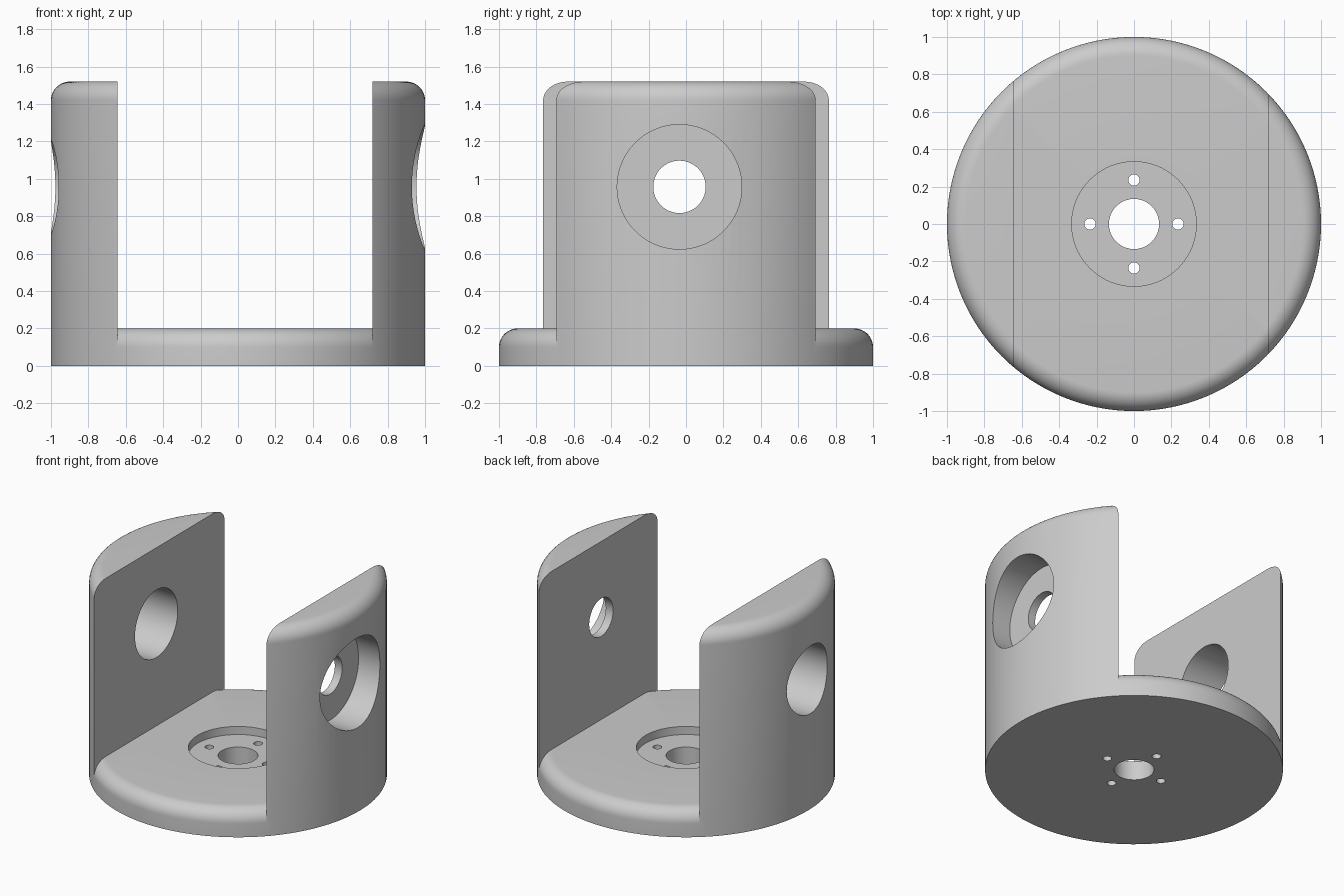
import bpy, bmesh, math
from mathutils import Matrix, Vector

if "Cube" in bpy.data.objects:
    bpy.data.objects.remove(bpy.data.objects["Cube"], do_unlink=True)

HEIGHT, BASE, FILLET = 1.52, 0.2, 0.1
SLOT_LEFT, SLOT_RIGHT = -0.645, 0.72
BORE_Y, BORE_Z = -0.035, 0.957
SEGMENTS = 128

grey = bpy.data.materials.new("light grey")
grey.use_nodes = True
colour = (0.6, 0.6, 0.6, 1)
grey.diffuse_color = colour
grey.node_tree.nodes["Principled BSDF"].inputs["Base Color"].default_value = colour


def finish(name, bm):
    bmesh.ops.recalc_face_normals(bm, faces=bm.faces)
    mesh = bpy.data.meshes.new(name)
    bm.to_mesh(mesh)
    bm.free()
    mesh.materials.append(grey)
    obj = bpy.data.objects.new(name, mesh)
    bpy.context.collection.objects.link(obj)
    return obj


def fillet(top, steps=10):
    """Quarter round from the flat top out to the unit radius."""
    angles = [math.pi / 2 * (1 - i / steps) for i in range(steps + 1)]
    return [(1 - FILLET + FILLET * math.cos(a), top - FILLET + FILLET * math.sin(a))
            for a in angles]


def lathe(profile):
    """Spin a profile that starts and ends on the axis into a closed solid."""
    bm = bmesh.new()
    verts = [bm.verts.new((r, 0, z)) for r, z in profile]
    edges = [bm.edges.new(pair) for pair in zip(verts, verts[1:])]
    bmesh.ops.spin(bm, geom=verts + edges, axis=(0, 0, 1), cent=(0, 0, 0),
                   angle=math.tau, steps=SEGMENTS, use_merge=True)
    bmesh.ops.remove_doubles(bm, verts=bm.verts, dist=1e-5)
    return bm


def cut(body, cutter):
    """Subtract a cutter for good, then discard it."""
    cutter.hide_render = True
    mod = body.modifiers.new("cut", 'BOOLEAN')
    mod.operation, mod.solver, mod.object = 'DIFFERENCE', 'EXACT', cutter
    bpy.context.view_layer.update()
    graph = bpy.context.evaluated_depsgraph_get()
    result = bpy.data.meshes.new_from_object(body.evaluated_get(graph))
    body.modifiers.clear()
    body.data = result
    bpy.data.objects.remove(cutter, do_unlink=True)


def drill(body, radius, start, end, segments=64):
    """Bore a round hole between two points."""
    start, end = Vector(start), Vector(end)
    axis = end - start
    turn = axis.to_track_quat('Z', 'Y').to_matrix().to_4x4()
    bm = bmesh.new()
    bmesh.ops.create_cone(bm, cap_ends=True, segments=segments, radius1=radius,
                          radius2=radius, depth=axis.length,
                          matrix=Matrix.Translation((start + end) / 2) @ turn)
    cut(body, finish("drill", bm))


# Round body with a rounded top rim
bracket = finish("yoke_bracket", lathe([(0, HEIGHT)] + fillet(HEIGHT) + [(1, 0), (0, 0)]))

# Slot between the walls, leaving a base with a rounded rim
slot = lathe([(0, BASE)] + fillet(BASE) + [(1.2, BASE - FILLET), (1.2, 2), (0, 2)])
for x, side in ((SLOT_LEFT, -1), (SLOT_RIGHT, 1)):
    bmesh.ops.bisect_plane(slot, geom=slot.verts[:] + slot.edges[:] + slot.faces[:],
                           plane_co=(x, 0, 0), plane_no=(side, 0, 0), clear_outer=True)
    rim = [e for e in slot.edges if e.is_boundary]
    bmesh.ops.holes_fill(slot, edges=rim, sides=0)
cut(bracket, finish("slot_cutter", slot))

# Round recess, centre hole and four screw holes in the base
drill(bracket, 0.333, (0, 0, 0.14), (0, 0, 0.5), 96)
drill(bracket, 0.134, (0, 0, -0.5), (0, 0, 0.5))
for i in range(4):
    a = i * math.pi / 2
    x, y = 0.235 * math.cos(a), 0.235 * math.sin(a)
    drill(bracket, 0.03, (x, y, -0.5), (x, y, 0.5), 32)

# Plain bore in one wall, stepped bore in the other
for radius, x0, x1 in ((0.25, -1.3, -0.3), (0.14, 0.3, 1.3), (0.333, 0.78, 1.3)):
    drill(bracket, radius, (x0, BORE_Y, BORE_Z), (x1, BORE_Y, BORE_Z), 96)

# Smooth rounds with crisp machined edges
bpy.ops.object.select_all(action='DESELECT')
bracket.select_set(True)
bpy.context.view_layer.objects.active = bracket
bpy.ops.object.shade_smooth_by_angle(angle=math.radians(30))
